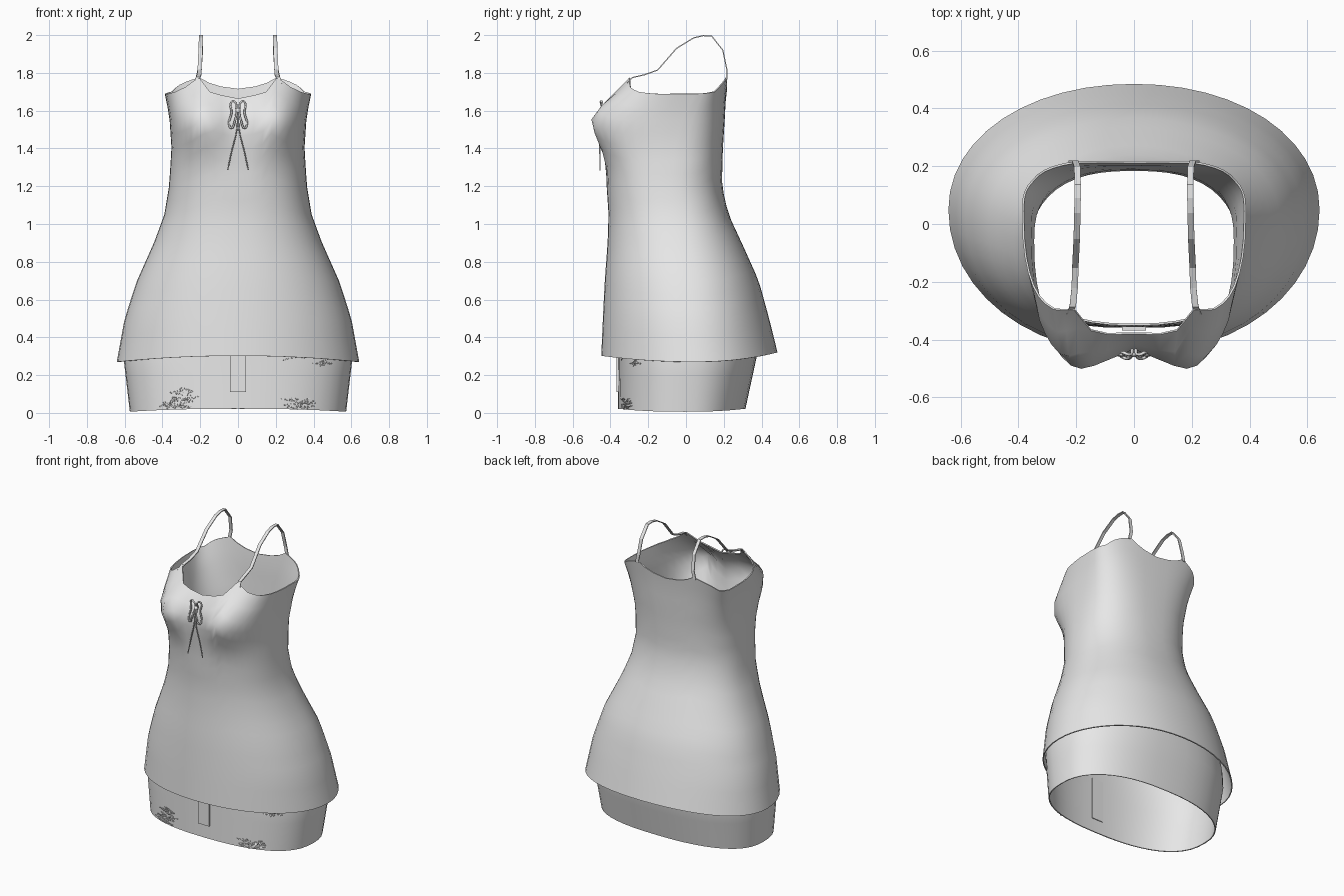
import bpy, math, random
from mathutils import Vector

if "Cube" in bpy.data.objects:
    bpy.data.objects.remove(bpy.data.objects["Cube"])

random.seed(4)
COLS = 48

grey = bpy.data.materials.new("plain_grey_cloth")
grey.diffuse_color = (0.8, 0.8, 0.8, 1)
grey.use_nodes = True
grey.node_tree.nodes["Principled BSDF"].inputs["Base Color"].default_value = grey.diffuse_color


def lerp_keys(keys, v):
    """Linear interpolation in a list of tuples, by first item."""
    if v <= keys[0][0]:
        return keys[0][1:]
    for a, b in zip(keys, keys[1:]):
        if v <= b[0]:
            t = (v - a[0]) / (b[0] - a[0])
            return [p + (q - p) * t for p, q in zip(a[1:], b[1:])]
    return keys[-1][1:]


def spow(v, e):
    return math.copysign(abs(v) ** e, v)


def section(keys, a, z):
    """Point on a rounded section; angle a starts at the front."""
    hw, cy, front, back, n = lerp_keys(keys, z)
    s, c = spow(math.sin(a), 2 / n), spow(math.cos(a), 2 / n)
    y = cy + c * (front - cy) if c > 0 else cy - c * (back - cy)
    return Vector((hw * s, y, z))


def add_mesh(name, verts, faces, smooth=True):
    me = bpy.data.meshes.new(name)
    me.from_pydata([tuple(v) for v in verts], [], faces)
    me.materials.append(grey)
    ob = bpy.data.objects.new(name, me)
    bpy.context.collection.objects.link(ob)
    if smooth:
        for p in me.polygons:
            p.use_smooth = True
    return ob


def add_shell(name, point, rows, thick):
    """Open cloth tube with a little thickness."""
    verts = [point(2 * math.pi * i / COLS, r / rows)
             for r in range(rows + 1) for i in range(COLS)]
    faces = []
    for r in range(rows):
        for i in range(COLS):
            j = (i + 1) % COLS
            faces.append((r * COLS + i, r * COLS + j,
                          (r + 1) * COLS + j, (r + 1) * COLS + i))
    ob = add_mesh(name, verts, faces)
    mod = ob.modifiers.new("thickness", 'SOLIDIFY')
    mod.thickness = thick
    mod.offset = -1
    bpy.context.view_layer.objects.active = ob
    bpy.ops.object.select_all(action='DESELECT')
    ob.select_set(True)
    bpy.ops.object.modifier_apply(modifier=mod.name)
    bpy.ops.object.shade_smooth_by_angle(angle=math.radians(50))
    return ob


def add_cord(name, lines, radius, smooth_path=False):
    """Thin round cords along point lists."""
    cu = bpy.data.curves.new(name, 'CURVE')
    cu.dimensions = '3D'
    cu.bevel_depth = radius
    cu.bevel_resolution = 1
    cu.use_fill_caps = True
    for pts in lines:
        if smooth_path:
            sp = cu.splines.new('BEZIER')
            sp.bezier_points.add(len(pts) - 1)
            sp.resolution_u = 4
            for b, p in zip(sp.bezier_points, pts):
                b.co = p
                b.handle_left_type = b.handle_right_type = 'AUTO'
        else:
            sp = cu.splines.new('POLY')
            sp.points.add(len(pts) - 1)
            for b, p in zip(sp.points, pts):
                b.co = (*p, 1)
    cu.materials.append(grey)
    ob = bpy.data.objects.new(name, cu)
    bpy.context.collection.objects.link(ob)
    return ob


# Camisole: height, half width, centre y, front y, back y, squareness
BODY = [(.27, .642, .05, -.45, .497, 2.05), (.5, .60, .03, -.44, .44, 2.1),
        (.7, .535, .01, -.43, .385, 2.15), (.9, .445, -.03, -.415, .295, 2.2),
        (1.05, .39, -.06, -.41, .225, 2.3), (1.2, .365, -.08, -.42, .19, 2.4),
        (1.4, .352, -.06, -.425, .195, 2.6), (1.55, .362, -.02, -.415, .205, 2.8),
        (1.65, .378, .03, -.38, .21, 2.8), (1.78, .41, .09, -.315, .225, 2.8)]
# Neckline height by degrees from the front
NECK = [(0, 1.665), (15, 1.70), (22.5, 1.775), (37.5, 1.725), (52, 1.70),
        (70, 1.688), (100, 1.69), (120, 1.70), (137, 1.74), (157.5, 1.775),
        (168, 1.735), (180, 1.715)]


def body_point(a, t):
    deg = math.degrees(a)
    deg = min(deg, 360 - deg)
    top = lerp_keys(NECK, deg)[0]
    c = math.cos(a)
    low = .27 + (.032 if c > 0 else .05) * c * c
    p = section(BODY, a, low + (top - low) * t)
    # Bust swelling on the front half
    if c > 0:
        dz = (p.z - 1.56) / (.12 if p.z > 1.56 else .17)
        dx = (abs(p.x) - .22) / .16
        p.y -= .115 * math.exp(-dx * dx - dz * dz) * min(1, c * 2)
    return p


add_shell("camisole", body_point, 20, .007)

# Short skirt under the camisole
SKIRT = [(.0, .572, -.01, -.36, .31, 2.4), (.3, .607, 0, -.357, .375, 2.4),
         (.45, .592, 0, -.357, .385, 2.3), (.75, .47, -.01, -.352, .31, 2.3)]


def skirt_point(a, t):
    low = .006 + .016 * math.cos(a) ** 2
    return section(SKIRT, a, low + (.75 - low) * t)


add_shell("skirt", skirt_point, 8, .007)

# Hanging tab on the front of the skirt
bpy.ops.mesh.primitive_cube_add(size=1, location=(0, -.357, .25))
tab = bpy.context.object
tab.name = "skirt_tab"
tab.scale = (.084, .022, .28)
tab.data.materials.append(grey)

# Shoulder straps: flat ribbons, (y, z, x) along the path
STRAP = [(-.31, 1.745, .222), (-.285, 1.775, .212), (-.22, 1.79, .205),
         (-.15, 1.815, .203), (-.05, 1.93, .198), (.04, 1.985, .196),
         (.09, 1.997, .195), (.135, 1.996, .195), (.195, 1.92, .196),
         (.216, 1.82, .203), (.216, 1.765, .215)]
for side, label in ((-1, "left"), (1, "right")):
    verts, faces = [], []
    for i, (y, z, x) in enumerate(STRAP):
        y0, z0, _ = STRAP[max(i - 1, 0)]
        y1, z1, _ = STRAP[min(i + 1, len(STRAP) - 1)]
        ln = math.hypot(y1 - y0, z1 - z0)
        ny, nz = -(z1 - z0) / ln * .003, (y1 - y0) / ln * .003
        for dx, s in ((-.011, -1), (.011, -1), (.011, 1), (-.011, 1)):
            verts.append((side * (x + side * dx), y + s * ny, z + s * nz))
        if i:
            b = 4 * i
            faces += [(b - 4 + k, b - 4 + (k + 1) % 4, b + (k + 1) % 4, b + k)
                      for k in range(4)]
    e = len(verts)
    faces += [(3, 2, 1, 0), (e - 4, e - 3, e - 2, e - 1)]
    add_mesh("strap_" + label, verts, faces, smooth=False)

# Bow with two drooping loops, two tails and a knot
loops, tails = [], []
for s in (-1, 1):
    loops.append([(s * .006, -.435, 1.60), (s * .018, -.452, 1.648),
                  (s * .036, -.445, 1.645), (s * .034, -.452, 1.59),
                  (s * .047, -.455, 1.53), (s * .036, -.462, 1.508),
                  (s * .018, -.465, 1.54), (s * .006, -.45, 1.60)])
    tails.append([(s * .003, -.452, 1.59), (s * .006, -.458, 1.50),
                  (s * .032, -.456, 1.39), (s * .055, -.455, 1.285)])
add_cord("bow_loops", loops, .0055, True)
add_cord("bow_tails", tails, .0035, True)
bpy.ops.mesh.primitive_uv_sphere_add(segments=10, ring_count=6, radius=.014,
                                     location=(0, -.447, 1.60))
knot = bpy.context.object
knot.name = "bow_knot"
knot.data.materials.append(grey)


# Frayed threads on the skirt front
def on_skirt(x, z):
    hw, cy, front, _, n = lerp_keys(SKIRT, z)
    return Vector((x, cy + (front - cy) * (1 - (abs(x) / hw) ** n) ** (1 / n) - .003, z))


threads = []
for cx, cz, sx, sz, count in ((-.32, .05, .09, .025, 26), (.32, .05, .09, .025, 26),
                              (-.28, .10, .11, .03, 12), (.45, .265, .04, .01, 6),
                              (.30, .292, .04, .006, 3)):
    for k in range(count):
        x = cx + random.uniform(-sx, sx) * .7
        z = cz + random.uniform(-sz, sz)
        half = random.uniform(.012, .035)
        tilt = random.uniform(-.008, .01)
        threads.append([on_skirt(x - half, z - tilt), on_skirt(x, z + .003),
                        on_skirt(x + half, z + tilt)])
add_cord("frayed_threads", threads, .002)
